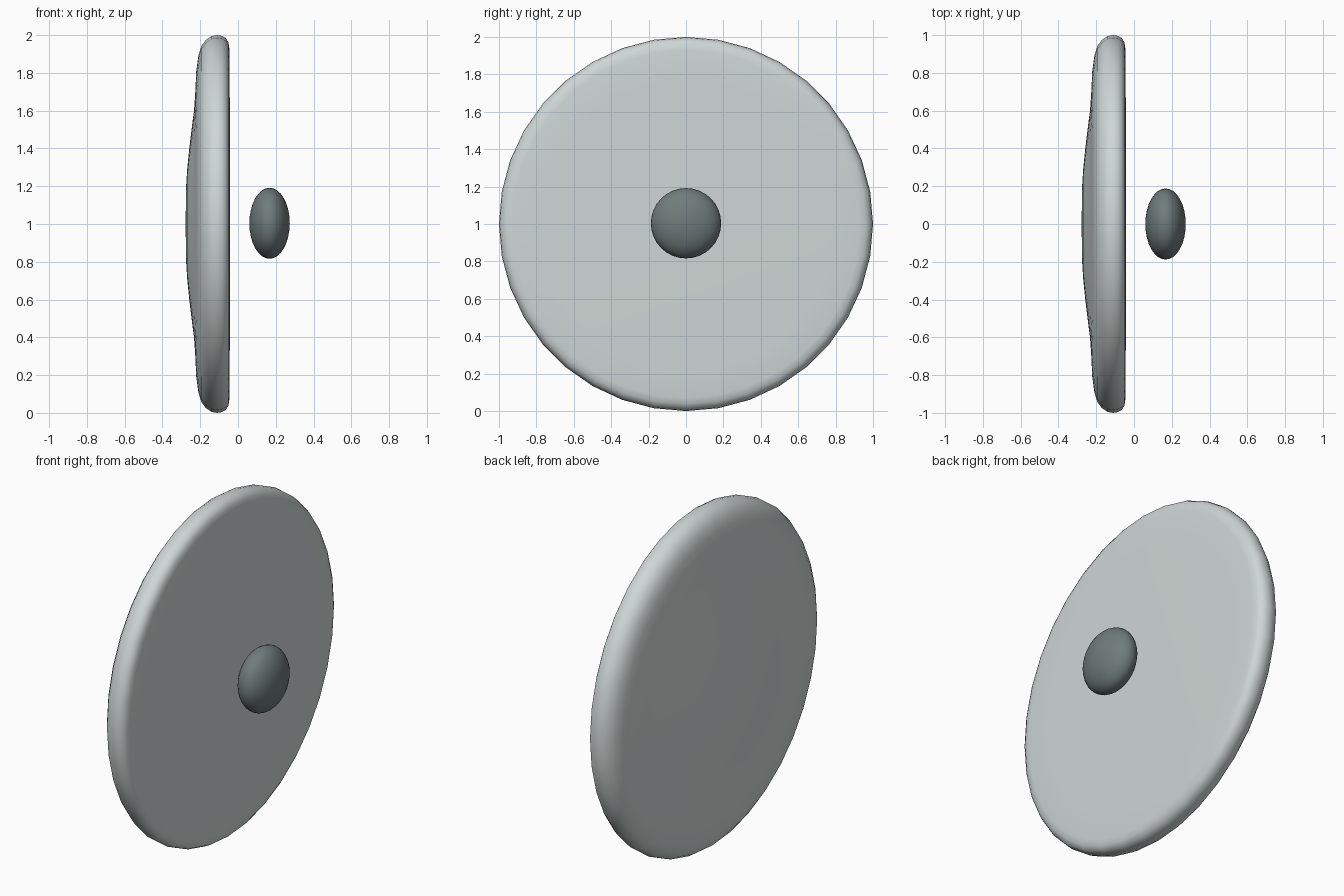
import bpy, bmesh, math

if "Cube" in bpy.data.objects:
    bpy.data.objects.remove(bpy.data.objects["Cube"])

def material(name, rgb):
    m = bpy.data.materials.new(name)
    m.diffuse_color = (*rgb, 1)
    m.use_nodes = True
    m.node_tree.nodes["Principled BSDF"].inputs["Base Color"].default_value = m.diffuse_color
    return m

def lathe_x(name, profile, sides, mat, angle):
    """Revolve (x, radius) points about the x axis at z = 1; ends are poles."""
    bm = bmesh.new()
    rings = []
    for x, r in profile:
        if r == 0:
            rings.append([bm.verts.new((x, 0, 1))] * sides)
        else:
            rings.append([bm.verts.new((x, r * math.sin(a), 1 + r * math.cos(a)))
                          for a in (2 * math.pi * i / sides for i in range(sides))])
    for a, b in zip(rings, rings[1:]):
        for i in range(sides):
            j = (i + 1) % sides
            bm.faces.new(list(dict.fromkeys((a[i], a[j], b[j], b[i]))))
    bmesh.ops.recalc_face_normals(bm, faces=bm.faces)
    me = bpy.data.meshes.new(name)
    bm.to_mesh(me)
    bm.free()
    ob = bpy.data.objects.new(name, me)
    bpy.context.collection.objects.link(ob)
    me.materials.append(mat)
    bpy.ops.object.select_all(action='DESELECT')
    ob.select_set(True)
    bpy.context.view_layer.objects.active = ob
    bpy.ops.object.shade_smooth_by_angle(angle=math.radians(angle))
    return ob

pale = material("pale_grey", (0.62, 0.68, 0.67))
dark = material("dark_grey", (0.16, 0.2, 0.2))

# Round disc: flat front, rounded rim, gently domed back
lathe_x("disc", [
    (-0.042, 0), (-0.042, 0.53), (-0.045, 0.78), (-0.046, 0.93), (-0.051, 0.963),
    (-0.065, 0.985), (-0.085, 0.996), (-0.11, 1.0), (-0.14, 0.995), (-0.17, 0.975),
    (-0.195, 0.94), (-0.21, 0.89), (-0.221, 0.81), (-0.226, 0.7), (-0.233, 0.6),
    (-0.246, 0.5), (-0.258, 0.4), (-0.269, 0.29), (-0.276, 0.18), (-0.277, 0)],
    36, pale, 40)

# Flattened floating knob in front of the disc
n = 16
knob = [(0.167 + 0.107 * math.cos(math.pi * i / n),
         0 if i in (0, n) else 0.188 * math.sin(math.pi * i / n)) for i in range(n + 1)]
ob = lathe_x("knob", knob, 32, dark, 60)
ob.location.z = 0.004
